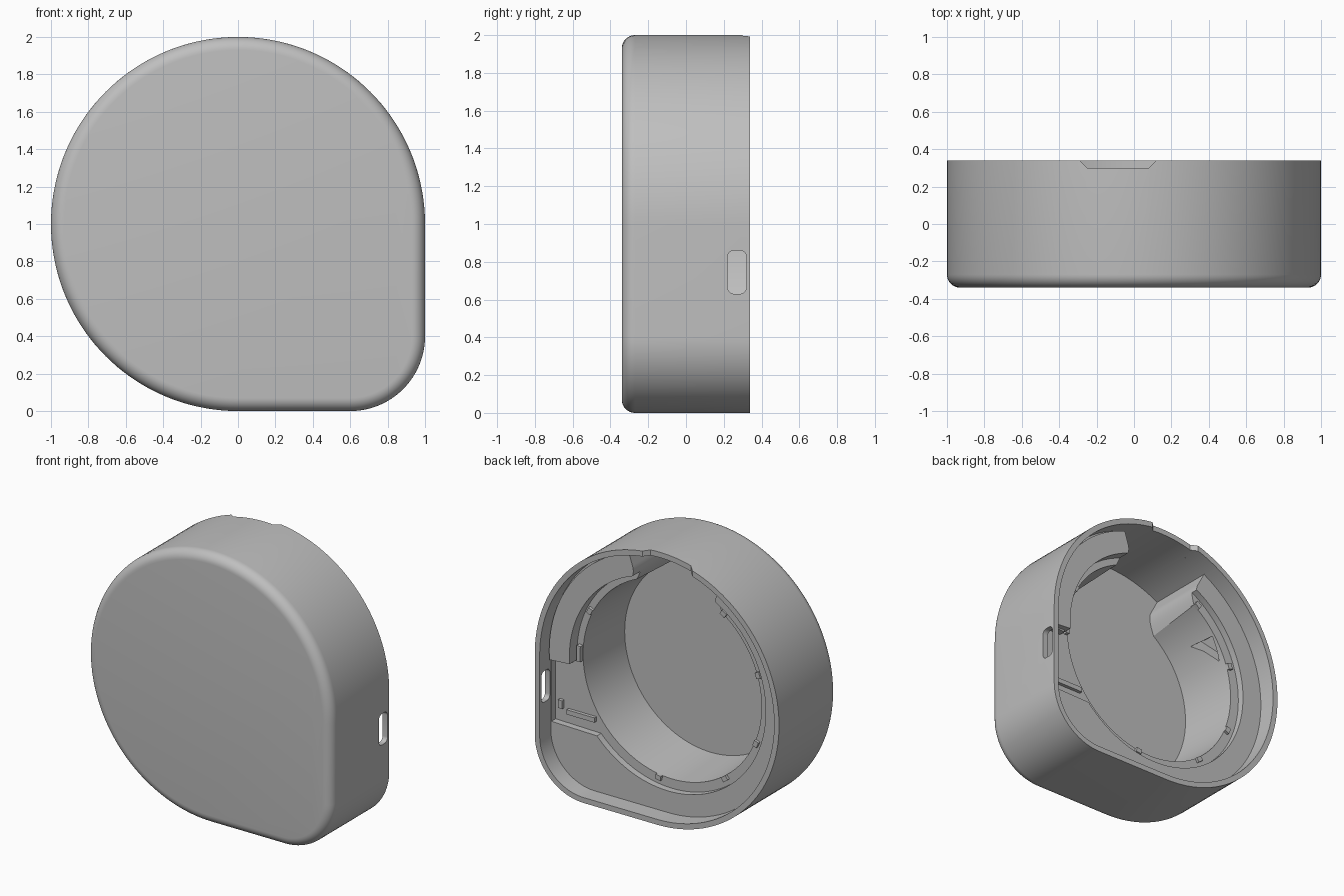
import bpy, bmesh, math

cube = bpy.data.objects.get("Cube")
if cube:
    bpy.data.objects.remove(cube, do_unlink=True)

grey = bpy.data.materials.new("light grey plastic")
grey.use_nodes = True
colour = (0.52, 0.52, 0.52, 1)
grey.diffuse_color = colour
grey.node_tree.nodes["Principled BSDF"].inputs["Base Color"].default_value = colour


def polar(r, deg):
    a = math.radians(deg)
    return (r * math.cos(a), 1 + r * math.sin(a))


def outline(inset):
    """Round shape with one squarer lower corner, as (x, z) points."""
    pts = [polar(1 - inset, 270 * i / 108) for i in range(109)]
    for i in range(25):
        a = math.radians(-90 + 90 * i / 24)
        r = 0.4 - inset
        pts.append((0.6 + r * math.cos(a), 0.4 + r * math.sin(a)))
    return pts


def circle(r):
    return [polar(r, 360 * i / 120) for i in range(120)]


def arc_band(r0, r1, a0, a1, steps=40):
    angles = [a0 + (a1 - a0) * i / steps for i in range(steps + 1)]
    return [polar(r1, a) for a in angles] + [polar(r0, a) for a in reversed(angles)]


def rect(x0, x1, z0, z1):
    return [(x0, z0), (x1, z0), (x1, z1), (x0, z1)]


def finish(name, bm):
    bmesh.ops.recalc_face_normals(bm, faces=bm.faces)
    mesh = bpy.data.meshes.new(name)
    bm.to_mesh(mesh)
    bm.free()
    mesh.materials.append(grey)
    ob = bpy.data.objects.new(name, mesh)
    bpy.context.collection.objects.link(ob)
    return ob


def loft(name, sections):
    """Closed solid through (y, outline) sections."""
    bm = bmesh.new()
    rings = [[bm.verts.new((x, y, z)) for x, z in pts] for y, pts in sections]
    n = len(rings[0])
    for a, b in zip(rings, rings[1:]):
        for i in range(n):
            j = (i + 1) % n
            bm.faces.new((a[i], a[j], b[j], b[i]))
    bm.faces.new(rings[0])
    bm.faces.new(rings[-1])
    return finish(name, bm)


def prism(name, pts, y0, y1):
    return loft(name, [(y0, pts), (y1, pts)])


def combine(target, other, operation="DIFFERENCE"):
    other.hide_render = True
    mod = target.modifiers.new("combine", "BOOLEAN")
    mod.operation = operation
    mod.solver = "EXACT"
    mod.object = other
    bpy.context.view_layer.objects.active = target
    bpy.ops.object.modifier_apply(modifier=mod.name)
    bpy.data.objects.remove(other, do_unlink=True)


FLOOR, LEDGE, SHELF, BACK = -0.29, 0.16, 0.21, 0.34
WALL = 0.04

# Outer shell with a rounded front edge
sections = []
for i in range(9):
    a = math.radians(90 * i / 8)
    sections.append((-BACK + 0.07 * (1 - math.sin(a)), outline(0.07 * (1 - math.cos(a)))))
sections.reverse()
sections = sorted(sections, key=lambda s: s[0])
sections.append((BACK, outline(0)))
shell = loft("housing_shell", sections)

# Recess inside the rim, then the ledge around the opening and the port bay
combine(shell, prism("rim_recess", outline(WALL), SHELF, 0.5))
combine(shell, prism("ledge_cut", circle(0.8), LEDGE, 0.5))
bay = [(0.5, 0.45), (0.955, 0.46), (0.955, 0.93), (0.5, 0.93)]
combine(shell, prism("port_bay_cut", bay, LEDGE, 0.5))

# Raised plate beside the port bay
combine(shell, prism("upper_plate", arc_band(0.78, 0.945, -4, 73), 0.12, 0.25), "UNION")

# Main round cavity, slightly wider towards the back
combine(shell, loft("cavity_cut", [(FLOOR, circle(0.705)), (0.5, circle(0.75))]))

# Open gap in the ring at the top, with flared inner corners
right_side, left_side = [], []
for i in range(15):
    r = 0.96 - 0.3 * i / 14
    flare = 9 * (max(0, 0.84 - r) / 0.14) ** 2
    right_side.append(polar(r, 72 - flare))
    left_side.append(polar(r, 118 + flare))
outer = [polar(0.96, 72 + 46 * i / 20) for i in range(1, 20)]
combine(shell, prism("top_gap_cut", right_side[::-1] + outer + left_side, FLOOR, 0.5))

# Port slot through the straight side wall
bm = bmesh.new()
slot = []
for cy, cz, start in ((0.285, 0.825, 0), (0.255, 0.825, 90), (0.255, 0.665, 180), (0.285, 0.665, 270)):
    for k in range(7):
        a = math.radians(start + 15 * k)
        slot.append((cy + 0.035 * math.cos(a), cz + 0.035 * math.sin(a)))
face = bm.faces.new([bm.verts.new((0.9, y, z)) for y, z in slot])
new = bmesh.ops.extrude_face_region(bm, geom=[face])["geom"]
bmesh.ops.translate(bm, vec=(0.2, 0, 0), verts=[v for v in new if isinstance(v, bmesh.types.BMVert)])
combine(shell, finish("port_slot_cut", bm))

# Shallow notch in the rim at the top
bm = bmesh.new()
notch = [(-0.25, 0.3), (0.08, 0.3), (0.14, 0.36), (-0.31, 0.36)]
face = bm.faces.new([bm.verts.new((x, y, 1.8)) for x, y in notch])
new = bmesh.ops.extrude_face_region(bm, geom=[face])["geom"]
bmesh.ops.translate(bm, vec=(0, 0, 0.4), verts=[v for v in new if isinstance(v, bmesh.types.BMVert)])
combine(shell, finish("rim_notch_cut", bm))

# Three-cornered pocket in the cavity wall
bm = bmesh.new()
ends = []
for r in (0.6, 0.84):
    ring = []
    for deg, y in ((142, -0.07), (143, 0.14), (157, 0.11)):
        x, z = polar(r, deg)
        ring.append(bm.verts.new((x, y, z)))
    bm.faces.new(ring)
    ends.append(ring)
for i in range(3):
    j = (i + 1) % 3
    bm.faces.new((ends[0][i], ends[0][j], ends[1][j], ends[1][i]))
combine(shell, finish("wall_pocket_cut", bm))

# Small locating tabs on the ledge
for n, deg in enumerate((-158, -126, -82, 27, 125, 162)):
    prism(f"ledge_tab_{n + 1}", arc_band(0.73, 0.765, deg - 1.7, deg + 1.7, 4), LEDGE - 0.03, LEDGE + 0.02)
prism("ledge_tab_long", arc_band(0.735, 0.765, -4, 5, 6), LEDGE - 0.03, LEDGE + 0.03)

# Board supports in the port bay
prism("board_rib", rect(0.62, 0.85, 0.53, 0.565), LEDGE - 0.02, LEDGE + 0.025)
prism("board_peg", rect(0.885, 0.92, 0.56, 0.62), LEDGE - 0.02, LEDGE + 0.025)

# Smooth curved walls, keep edges crisp
bpy.ops.object.select_all(action="DESELECT")
shell.select_set(True)
bpy.context.view_layer.objects.active = shell
bpy.ops.object.shade_smooth_by_angle(angle=math.radians(30))
